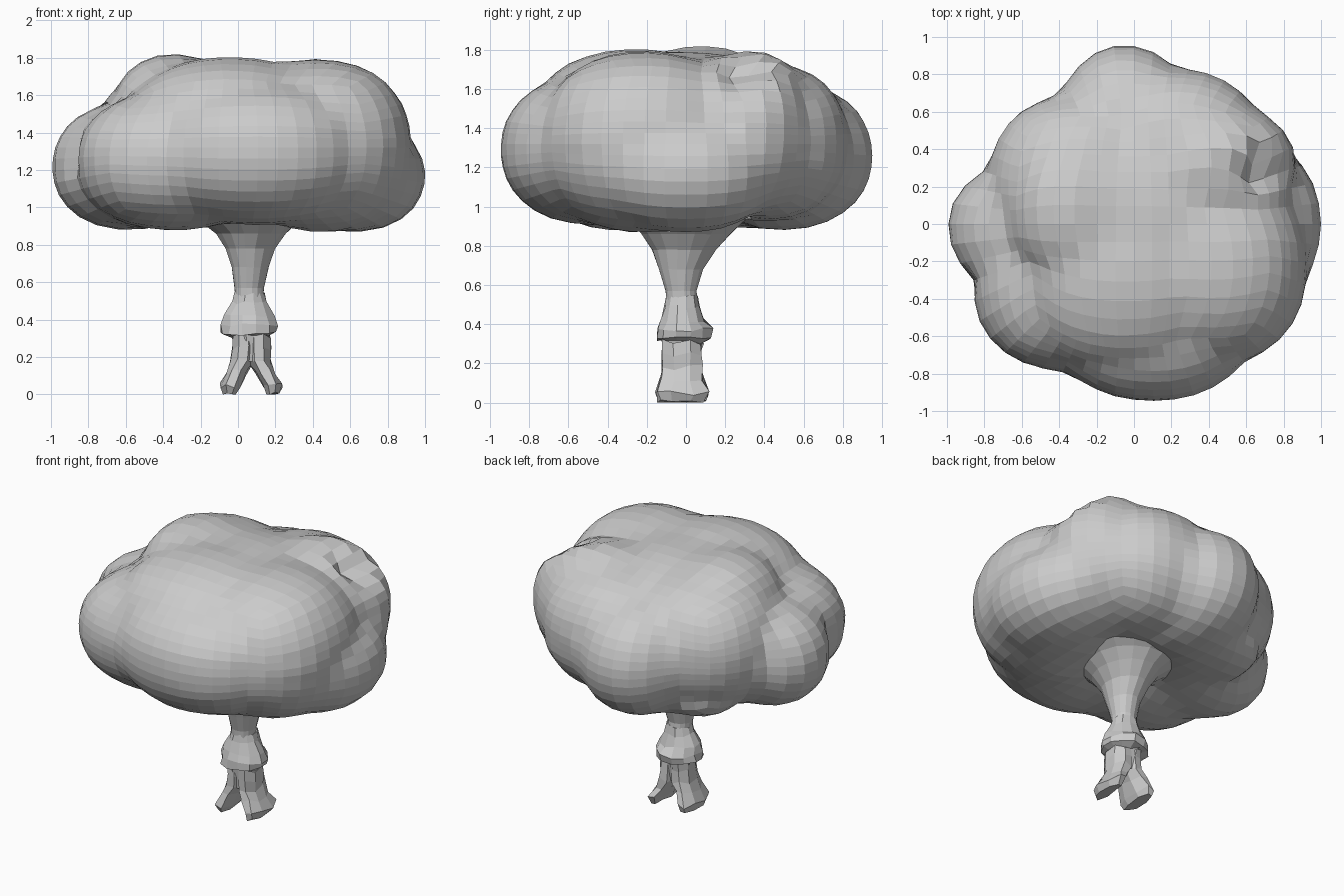
import bpy, bmesh, math, random
from mathutils import Vector

if "Cube" in bpy.data.objects:
    bpy.data.objects.remove(bpy.data.objects["Cube"])

random.seed(4)

# Canopy lobes: centre xyz, radii xyz
LOBES = [
    (-.34, -.33, 1.25, .52, .45, .37),   # front left
    (-.05, -.27, 1.37, .56, .53, .43),   # front, upper
    (.10, -.47, 1.29, .56, .47, .38),    # front
    (.43, -.22, 1.33, .49, .52, .46),    # front right
    (.60, .00, 1.17, .395, .44, .30),    # low right
    (.44, .32, 1.39, .42, .31, .41),     # back right, upper
    (.23, .40, 1.33, .46, .42, .40),     # back right
    (-.05, .47, 1.26, .36, .48, .38),    # back
    (-.28, .22, 1.33, .49, .47, .43),    # back left
    (-.36, .36, 1.03, .25, .25, .14),    # low back left
    (-.57, -.02, 1.22, .42, .34, .34),   # left
    (-.34, .08, 1.45, .34, .40, .37),    # raised top left
    (.02, .00, 1.45, .62, .60, .33),     # top
]
# Hollows cut into the lobes
HOLLOWS = [
    (.74, .27, 1.78, .24, .11, .20),     # cleft on the right
    (-.95, -.27, 1.35, .14, .05, .40),   # left cleft
    (.05, .03, .84, .36, .36, .13),      # dished underside
]


def within(p, lobes, power):
    return any(sum(abs((p[i] - b[i]) / b[i + 3]) ** power for i in range(3)) < 1
               for b in lobes)


def solid(p):
    return within(p, LOBES, 2.2) and not within(p, HOLLOWS, 2)


def add_object(name, bm):
    bmesh.ops.recalc_face_normals(bm, faces=bm.faces)
    mesh = bpy.data.meshes.new(name)
    bm.to_mesh(mesh)
    bm.free()
    ob = bpy.data.objects.new(name, mesh)
    bpy.context.collection.objects.link(ob)
    return ob


def make_canopy():
    """Quad ball shrunk from outside onto the lobes."""
    bm = bmesh.new()
    bmesh.ops.create_cube(bm, size=2)
    bmesh.ops.subdivide_edges(bm, edges=bm.edges[:], cuts=13, use_grid_fill=True)
    centre = Vector((0, 0, 1.32))
    for v in bm.verts:
        d = Vector([math.tan(c * math.pi / 4) for c in v.co]).normalized()
        d = Vector((d.x, d.y, d.z * .55)).normalized()
        t = 1.25
        while t > .1 and not solid(centre + d * t):
            t -= .008
        v.co = centre + d * (t + .012)
    bmesh.ops.smooth_vert(bm, verts=bm.verts[:], factor=.5,
                          use_axis_x=True, use_axis_y=True, use_axis_z=True)
    return add_object("canopy", bm)


def loft(name, rings, sides, jitter):
    """Closed tube through rings of (x, y, z, radius x, radius y)."""
    bm = bmesh.new()
    loops = []
    for x, y, z, rx, ry in rings:
        loop = []
        for i in range(sides):
            a = 2 * math.pi * (i + .5) / sides
            k = 1 + random.uniform(-jitter, jitter)
            dz = random.uniform(-jitter, jitter) * .15
            loop.append(bm.verts.new((x + rx * k * math.cos(a),
                                      y + ry * k * math.sin(a), max(0, z + dz))))
        loops.append(loop)
    for a, b in zip(loops, loops[1:]):
        for i in range(sides):
            j = (i + 1) % sides
            bm.faces.new((a[i], a[j], b[j], b[i]))
    bm.faces.new(loops[0])
    bm.faces.new(loops[-1])
    return add_object(name, bm)


make_canopy()

# Flared upper trunk
loft("trunk", [
    (.06, -.02, .50, .075, .08), (.06, -.025, .57, .08, .08),
    (.065, -.025, .68, .10, .115), (.065, -.01, .78, .135, .165),
    (.07, 0, .86, .19, .23), (.06, 0, .92, .26, .29),
    (.05, 0, .97, .36, .37), (.05, 0, 1.08, .38, .38)], 16, .01)

# Knobbly collar
loft("collar", [
    (.07, -.02, .18, .06, .08), (.07, -.02, .31, .10, .105),
    (.06, -.015, .325, .15, .14), (.06, -.01, .37, .15, .145),
    (.06, -.015, .42, .135, .115), (.06, -.02, .49, .10, .09),
    (.06, -.02, .54, .08, .08)], 12, .07)

# Two splayed roots
for side, name in ((-1, "left_root"), (1, "right_root")):
    loft(name, [
        (.07 + side * .115, -.02, 0, .035, .125),
        (.07 + side * .112, -.02, .05, .055, .14),
        (.07 + side * .078, -.02, .12, .06, .115),
        (.07 + side * .045, -.02, .18, .068, .11),
        (.07 + side * .04, -.02, .25, .07, .11),
        (.07 + side * .04, -.02, .31, .065, .11)], 8, .1)
